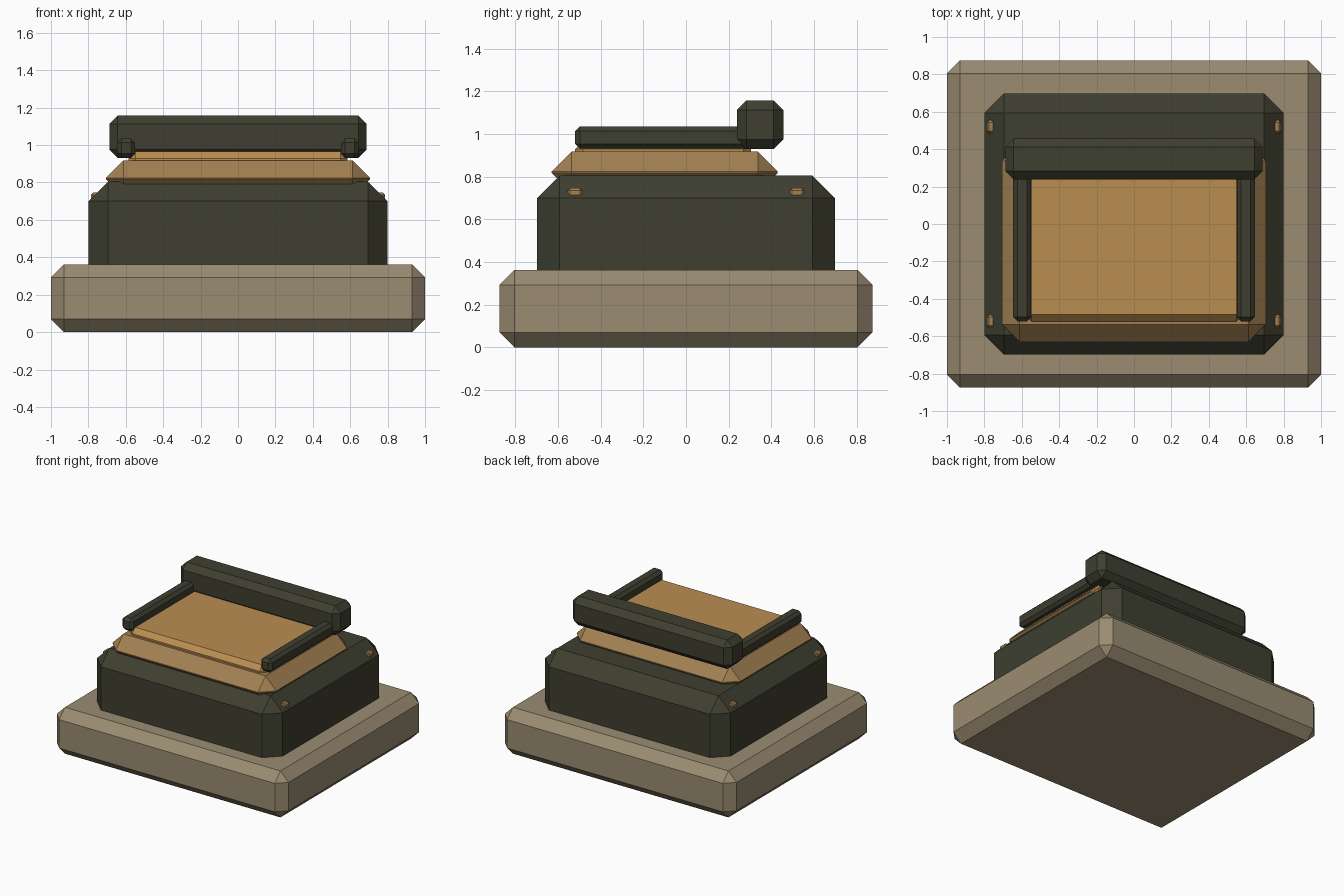
import bpy
import bmesh
from mathutils import Vector

if "Cube" in bpy.data.objects:
    bpy.data.objects.remove(bpy.data.objects["Cube"], do_unlink=True)


def material(name, srgb):
    linear = [((c / 255 + 0.055) / 1.055) ** 2.4 for c in srgb]
    mat = bpy.data.materials.new(name)
    mat.use_nodes = True
    mat.diffuse_color = (*linear, 1)
    mat.node_tree.nodes["Principled BSDF"].inputs["Base Color"].default_value = (*linear, 1)
    return mat


stone = material("warm stone", (155, 140, 114))
dark = material("dark olive", (62, 63, 48))
bronze = material("bronze", (162, 128, 82))
amber = material("amber", (186, 141, 81))


def chamfered_box(name, low, high, chamfer, mat):
    """Box between two corners with every edge cut by a flat chamfer."""
    low, high = Vector(low), Vector(high)
    centre, size = (low + high) / 2, high - low
    bm = bmesh.new()
    bmesh.ops.create_cube(bm, size=1)
    bmesh.ops.scale(bm, vec=size, verts=bm.verts)
    bmesh.ops.bevel(bm, geom=bm.edges[:], offset=chamfer, segments=1,
                    affect='EDGES', clamp_overlap=True)
    mesh = bpy.data.meshes.new(name)
    bm.to_mesh(mesh)
    bm.free()
    mesh.materials.append(mat)
    obj = bpy.data.objects.new(name, mesh)
    obj.location = centre
    bpy.context.collection.objects.link(obj)
    return obj


# Stacked plinth, housing, collar and top pad
chamfered_box("base_plinth", (-1, -0.875, 0), (1, 0.875, 0.362), 0.07, stone)
chamfered_box("housing", (-0.8, -0.698, 0.22), (0.8, 0.698, 0.805), 0.105, dark)
chamfered_box("collar", (-0.706, -0.63, 0.725), (0.706, 0.43, 0.917), 0.093, bronze)
chamfered_box("top_pad", (-0.585, -0.52, 0.84), (0.585, 0.305, 0.965), 0.036, amber)

# Raised bar across the back
chamfered_box("back_bar", (-0.688, 0.238, 0.93), (0.688, 0.456, 1.157), 0.045, dark)

# Side rails and the small studs on the housing shoulders
for side, sign in (("left", 1), ("right", -1)):
    xs = sorted((sign * 0.55, sign * 0.646))
    chamfered_box(f"{side}_rail", (xs[0], -0.52, 0.932), (xs[1], 0.32, 1.035), 0.022, dark)
    xs = sorted((sign * 0.70, sign * 0.786))
    for end, y in (("front", -0.52), ("back", 0.52)):
        chamfered_box(f"{end}_{side}_stud", (xs[0], y - 0.035, 0.7),
                      (xs[1], y + 0.035, 0.746), 0.012, bronze)
